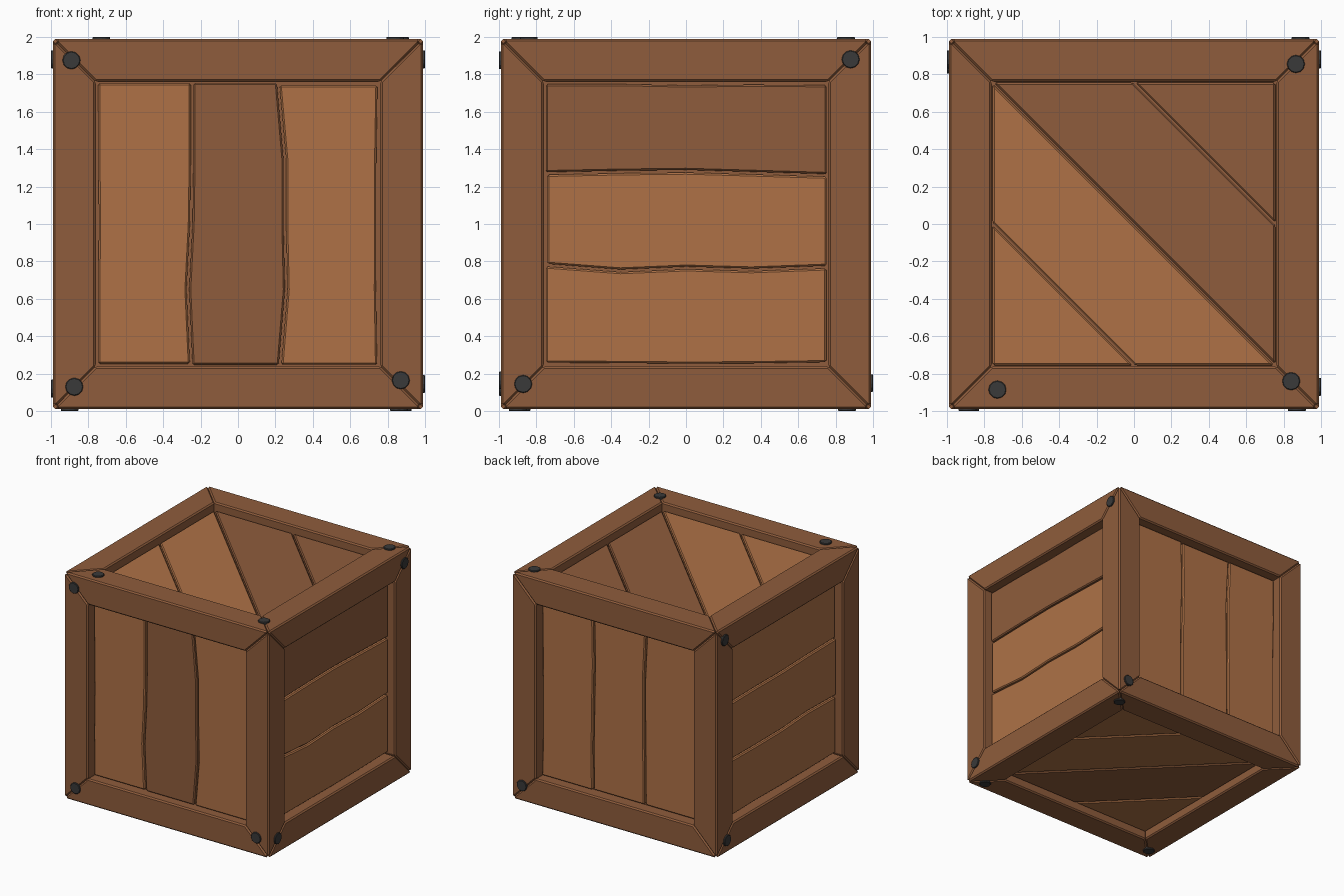
import bpy, bmesh, math, random
from mathutils import Vector

if "Cube" in bpy.data.objects:
    bpy.data.objects.remove(bpy.data.objects["Cube"])

random.seed(4)
H = 0.988      # half size of the frame
W = 0.228      # width of the frame beams
A = 0.755      # half size of the plank panel
DEPTH = 0.065  # how far planks sit below the frame
GAP = 0.007    # half gap between planks


def material(name, rgb):
    m = bpy.data.materials.new(name)
    m.diffuse_color = (*rgb, 1)
    m.use_nodes = True
    m.node_tree.nodes["Principled BSDF"].inputs["Base Color"].default_value = m.diffuse_color
    return m


BROWN = material("brown wood", (0.275, 0.108, 0.045))
LIGHT = material("light wood", (0.425, 0.167, 0.062))
IRON = material("dark iron", (0.041, 0.041, 0.041))

# face name -> (u axis, v axis, normal axis, sign)
FACES = {
    "front": (0, 2, 1, -1), "back": (0, 2, 1, 1),
    "right": (1, 2, 0, 1), "left": (1, 2, 0, -1),
    "top": (0, 1, 2, 1), "bottom": (0, 1, 2, -1),
}


def place(face, u, v, d):
    """Point on a crate face, d measured outward from the crate centre."""
    iu, iv, n, s = FACES[face]
    p = [0, 0, 0]
    p[iu], p[iv], p[n] = u, v, s * d
    return Vector(p) + Vector((0, 0, 1))


def finish(name, bm, mat, bevel=0.0, segments=1):
    bmesh.ops.recalc_face_normals(bm, faces=bm.faces)
    me = bpy.data.meshes.new(name)
    bm.to_mesh(me)
    bm.free()
    me.materials.append(mat)
    ob = bpy.data.objects.new(name, me)
    bpy.context.collection.objects.link(ob)
    if bevel:
        mod = ob.modifiers.new("bevel", 'BEVEL')
        mod.width, mod.segments = bevel, segments
        mod.limit_method, mod.angle_limit = 'ANGLE', math.radians(30)
    return ob


def prism(name, face, outline, d0, d1, mat, bevel):
    bm = bmesh.new()
    lo = [bm.verts.new(place(face, u, v, d0)) for u, v in outline]
    hi = [bm.verts.new(place(face, u, v, d1)) for u, v in outline]
    bm.faces.new(lo)
    bm.faces.new(hi)
    n = len(outline)
    for i in range(n):
        j = (i + 1) % n
        bm.faces.new((lo[i], lo[j], hi[j], hi[i]))
    return finish(name, bm, mat, bevel)


# Twelve mitred frame beams, one per cube edge
def beam(axis, sa, sb):
    a, b = (axis + 1) % 3, (axis + 2) % 3
    bm = bmesh.new()
    ends = []
    for s in (-1, 1):
        ring = []
        for pa, pb in ((H, H), (H - W, H), (H - W, H - W), (H, H - W)):
            p = [0, 0, 0]
            p[axis], p[a], p[b] = s * min(pa, pb), sa * pa, sb * pb
            ring.append(bm.verts.new(Vector(p) + Vector((0, 0, 1))))
        bm.faces.new((ring[0], ring[1], ring[2]))
        bm.faces.new((ring[0], ring[2], ring[3]))
        ends.append(ring)
    for i in range(4):
        j = (i + 1) % 4
        bm.faces.new((ends[0][i], ends[0][j], ends[1][j], ends[1][i]))
    finish("frame_beam_%s_%d%d" % ("xyz"[axis], sa > 0, sb > 0), bm, BROWN, 0.011)


for axis in range(3):
    for sa in (-1, 1):
        for sb in (-1, 1):
            beam(axis, sa, sb)

# Inner core seen only through the gaps
bm = bmesh.new()
bmesh.ops.create_cube(bm, size=2 * (H - DEPTH - 0.04))
bmesh.ops.translate(bm, verts=bm.verts, vec=(0, 0, 1))
finish("inner_core", bm, BROWN)

TOP = H - DEPTH
BASE = TOP - 0.06
STEPS = (-A, -0.35, 0, 0.35, A)


# Straight planks with wavy edges; seams list offsets along STEPS
def wavy(c):
    return [c + random.uniform(-0.012, 0.012) for _ in STEPS]


def straight_planks(face, upright, mats, seam1=None, seam2=None):
    seams = [[-A + random.uniform(0, 0.012) for _ in STEPS], seam1 or wavy(-0.25),
             seam2 or wavy(0.25), [A - random.uniform(0, 0.012) for _ in STEPS]]
    for k, mat in enumerate(mats):
        e0, e1 = random.uniform(0, 0.015), random.uniform(0, 0.015)
        t = [-A + e0, -0.35, 0, 0.35, A - e1]
        pts = [(s + GAP, q) for s, q in zip(seams[k], t)]
        pts += [(s - GAP, q) for s, q in zip(seams[k + 1], t)][::-1]
        if not upright:
            pts = [(q, s) for s, q in pts]
        prism("%s_plank_%d" % (face, k + 1), face, pts, BASE, TOP, mat, 0.009)


straight_planks("front", True, (LIGHT, BROWN, LIGHT),
                (-0.25, -0.268, -0.25, -0.245, -0.245), (0.225, 0.258, 0.25, 0.25, 0.215))
straight_planks("back", True, (LIGHT, LIGHT, LIGHT))
straight_planks("right", False, (LIGHT, LIGHT, BROWN),
                (-0.22, -0.25, -0.235, -0.245, -0.23), (0.27, 0.278, 0.282, 0.272, 0.26))
straight_planks("left", False, (LIGHT, LIGHT, LIGHT))


# Diagonal planks on the top and bottom, bounded by lines u + v = s
def line(s):
    return [(A, s - A), (s - A, A)] if s >= 0 else [(s + A, -A), (-A, s + A)]


def diagonal_planks(face, mats):
    cuts = (-2 * A, -A, 0, A, 2 * A)
    for k, mat in enumerate(mats):
        s0 = cuts[k] + (GAP if k > 0 else 0)
        s1 = cuts[k + 1] - (GAP if k < 3 else 0)
        pts = []
        for p in line(s0) + line(s1)[::-1]:
            if all(math.dist(p, q) > 1e-4 for q in pts):
                pts.append(p)
        prism("%s_plank_%d" % (face, k + 1), face, pts, BASE, TOP, mat, 0.009)


diagonal_planks("top", (LIGHT, LIGHT, BROWN, BROWN))
diagonal_planks("bottom", (LIGHT, BROWN, LIGHT, LIGHT))

# Iron bolt heads near the frame corners
BOLTS = {
    "front": ((-0.89, 0.875), (-0.875, -0.87), (0.87, -0.835)),
    "right": ((0.88, 0.88), (-0.87, -0.855)),
    "back": ((0.89, -0.85),),
    "left": ((0.88, 0.88), (0.85, -0.88)),
    "top": ((0.865, 0.855), (-0.73, -0.885), (0.84, -0.84)),
    "bottom": ((0.88, 0.86), (0.86, -0.9), (-0.9, -0.88)),
}
for face, spots in BOLTS.items():
    for k, (u, v) in enumerate(spots):
        ring = [(u + 0.048 * math.cos(i * math.pi / 6), v + 0.048 * math.sin(i * math.pi / 6))
                for i in range(12)]
        prism("%s_bolt_%d" % (face, k + 1), face, ring, H - 0.03, 1.0, IRON, 0.004)
